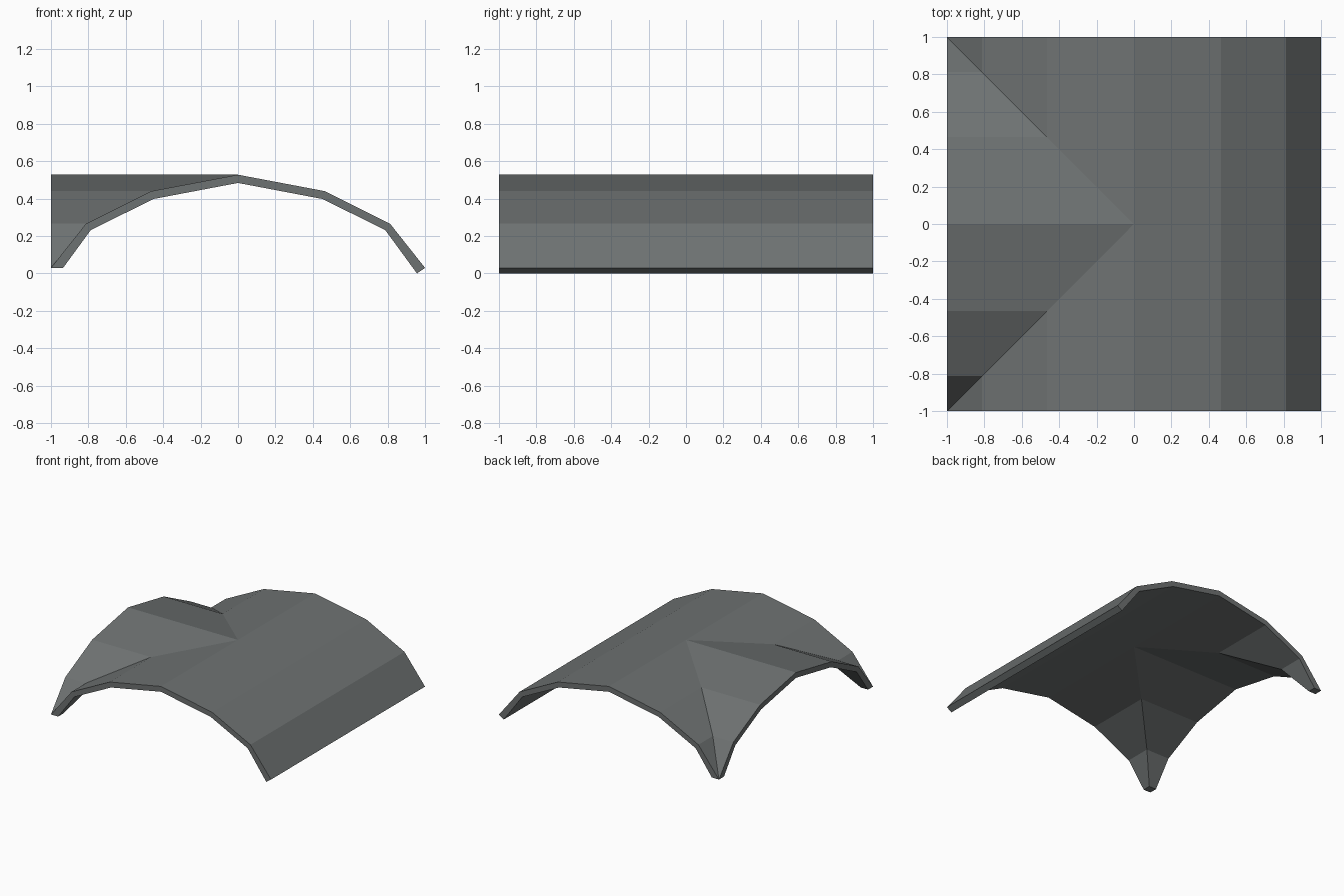
import bpy, bmesh

if "Cube" in bpy.data.objects:
    bpy.data.objects.remove(bpy.data.objects["Cube"])

# Vault profile from crown to springing: (distance from centre, height)
OUTER = [(0, 0.528), (0.465, 0.44), (0.813, 0.266), (1.0, 0.03)]
INNER = [(0, 0.484), (0.453, 0.398), (0.788, 0.231), (0.957, 0.0)]
INNER_CUT = INNER[:3] + [(0.935, 0.03)]   # corner feet are cut level

bm = bmesh.new()


def face(*pts):
    """Add a face, dropping coincident corners."""
    unique = []
    for p in pts:
        if p not in unique:
            unique.append(p)
    if len(unique) > 2:
        bm.faces.new([bm.verts.new(p) for p in unique])


def segments(profile):
    return zip(profile, profile[1:])


for s in (-1, 1):
    # Plain barrel half on the right, its end rim and its lower edge
    for prof in (OUTER, INNER):
        for (a, za), (b, zb) in segments(prof):
            face((a, 0, za), (b, 0, zb), (b, s, zb), (a, s, za))
    for (o, i) in zip(segments(OUTER), segments(INNER)):
        face(*[(x, s, z) for x, z in (o[0], o[1], i[1], i[0])])
    (a, za), (b, zb) = OUTER[-1], INNER[-1]
    face((a, 0, za), (b, 0, zb), (b, s, zb), (a, s, za))

    # Groined half on the left: the same web twice, mirrored on the diagonal
    for swap in (False, True):
        def at(u, v, z):
            return (-v, s * u, z) if swap else (-u, s * v, z)
        for prof in (OUTER, INNER_CUT):
            for (a, za), (b, zb) in segments(prof):
                face(at(a, a, za), at(b, b, zb), at(b, 1, zb), at(a, 1, za))
        for (o, i) in zip(segments(OUTER), segments(INNER_CUT)):
            face(*[at(u, 1, z) for u, z in (o[0], o[1], i[1], i[0])])

    # Level corner foot
    q, z = INNER_CUT[-1]
    face((-1, s, z), (-q, s, z), (-q, s * q, z), (-1, s * q, z))

bmesh.ops.remove_doubles(bm, verts=bm.verts, dist=1e-4)
bmesh.ops.recalc_face_normals(bm, faces=bm.faces)

mesh = bpy.data.meshes.new("vaulted_roof")
bm.to_mesh(mesh)
bm.free()
roof = bpy.data.objects.new("vaulted_roof", mesh)
bpy.context.collection.objects.link(roof)

grey = bpy.data.materials.new("slate grey")
grey.diffuse_color = (0.155, 0.168, 0.168, 1)
grey.use_nodes = True
grey.node_tree.nodes["Principled BSDF"].inputs["Base Color"].default_value = grey.diffuse_color
mesh.materials.append(grey)
